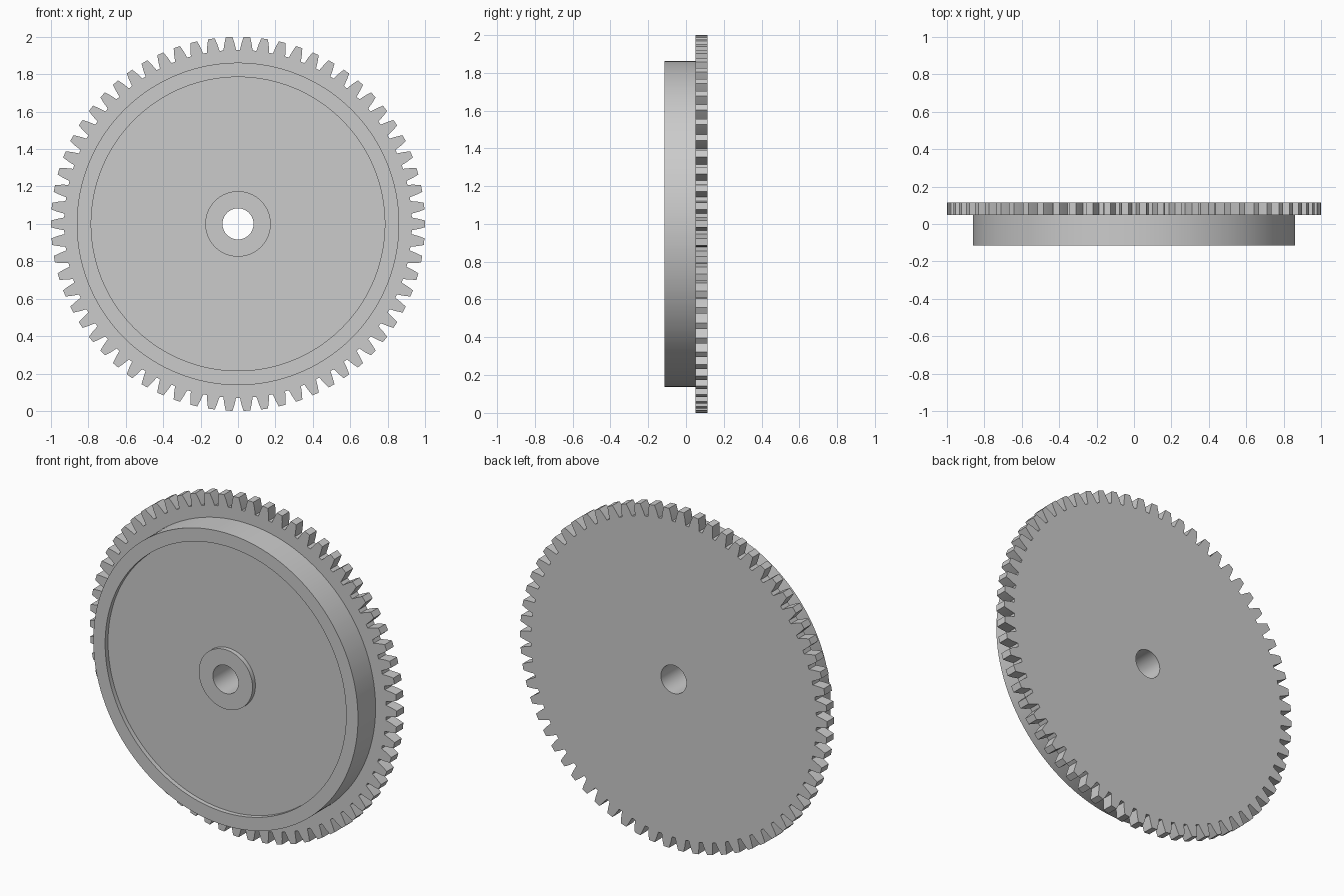
import bpy, bmesh, math

if "Cube" in bpy.data.objects:
    bpy.data.objects.remove(bpy.data.objects["Cube"])

TEETH = 66
R_ROOT = 0.93
Y_PLATE, Y_BACK, Y_FRONT, Y_RECESS = 0.049, 0.115, -0.115, -0.088
PITCH = 2 * math.pi / TEETH
HALF = 0.034 / R_ROOT          # half angle of a tooth at its base

bm = bmesh.new()


def vert(r, a, y):
    return bm.verts.new((r * math.cos(a), y, 1 + r * math.sin(a)))


# Three steps per tooth: left base, middle, right base
angles = [i * PITCH + k * HALF for i in range(TEETH) for k in (-1, 0, 1)]
N = len(angles)

# Turned cross-section (radius, y): bore, hub, recess, rim, toothed plate
profile = [(0.083, Y_BACK), (0.083, Y_FRONT), (0.175, Y_FRONT), (0.175, Y_RECESS),
           (0.785, Y_RECESS), (0.785, Y_FRONT), (0.862, Y_FRONT), (0.862, Y_PLATE),
           (R_ROOT, Y_PLATE), (R_ROOT, Y_BACK)]
rings = [[vert(r, a, y) for a in angles] for r, y in profile]
M = len(rings)
for j in range(M):
    a, b = rings[j], rings[(j + 1) % M]
    for i in range(N):
        # The root wall stays only in the gaps between teeth
        if j == M - 2 and i % 3 != 2:
            continue
        n = (i + 1) % N
        bm.faces.new((a[i], a[n], b[n], b[i]))

# Teeth: tapered outline with slightly curved flanks (radius, half width)
outline = [(0.967, -0.027), (1.0, -0.018), (1.0, 0.018), (0.967, 0.027)]
for t in range(TEETH):
    loops = []
    for ring, y in ((rings[M - 2], Y_PLATE), (rings[M - 1], Y_BACK)):
        left, mid, right = ring[3 * t:3 * t + 3]
        pts = [vert(r, t * PITCH + w / r, y) for r, w in outline]
        loop = [left, *pts, right]
        bm.faces.new(loop + [mid])
        loops.append(loop)
    f, b = loops
    for k in range(len(f) - 1):
        bm.faces.new((f[k], f[k + 1], b[k + 1], b[k]))

bmesh.ops.recalc_face_normals(bm, faces=bm.faces)
mesh = bpy.data.meshes.new("gear_wheel")
bm.to_mesh(mesh)
bm.free()
gear = bpy.data.objects.new("gear_wheel", mesh)
bpy.context.collection.objects.link(gear)

# Smooth round walls, sharp edges
bpy.context.view_layer.objects.active = gear
gear.select_set(True)
bpy.ops.object.shade_smooth_by_angle(angle=math.radians(25))
